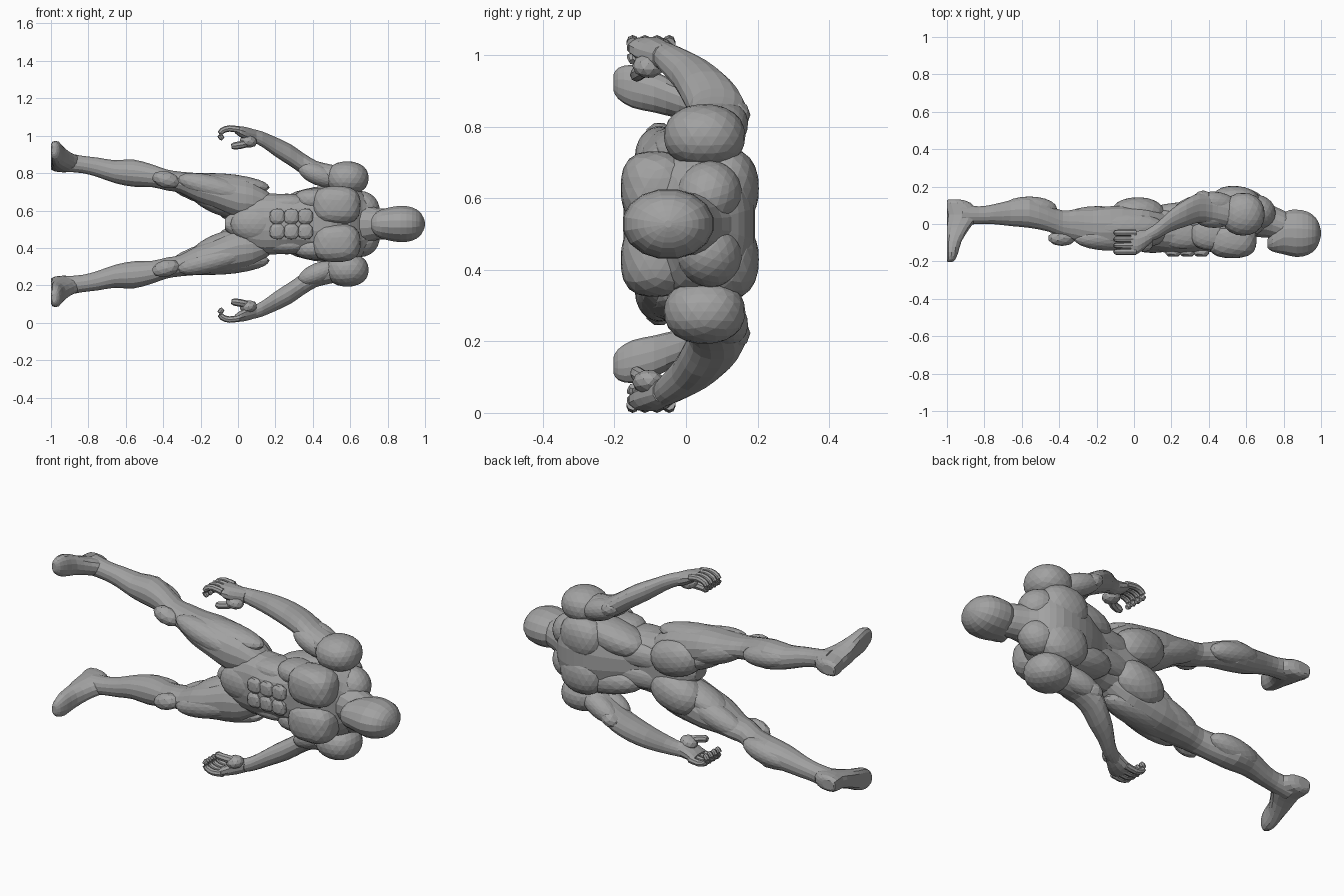
import bpy, bmesh, math
from mathutils import Vector, Matrix, Euler

MID = 0.528          # height of the body's plane of symmetry (figure lies on its side)
grey = bpy.data.materials.new("clay grey")
grey.diffuse_color = (0.36, 0.36, 0.36, 1)


def finish(name, bm, mirror):
    bmesh.ops.recalc_face_normals(bm, faces=bm.faces)
    me = bpy.data.meshes.new(name)
    bm.to_mesh(me)
    bm.free()
    me.materials.append(grey)
    ob = bpy.data.objects.new(name, me)
    ob.location.z = MID
    bpy.context.collection.objects.link(ob)
    if mirror:
        m = ob.modifiers.new("other side", 'MIRROR')
        m.use_axis = (False, False, True)
        m.use_mirror_merge = False
    return ob


def smooth_path(st, sub):
    """Catmull-Rom interpolation of stations of any length."""
    out = []
    for i in range(len(st) - 1):
        a, b, c, d = st[max(i - 1, 0)], st[i], st[i + 1], st[min(i + 2, len(st) - 1)]
        for k in range(sub):
            t = k / sub
            out.append([0.5 * (2 * q + (r - p) * t + (2 * p - 5 * q + 4 * r - s) * t * t
                               + (3 * q - p - 3 * r + s) * t ** 3)
                        for p, q, r, s in zip(a, b, c, d)])
    out.append(list(st[-1]))
    return out


def skin(bm, rings):
    vs = [[bm.verts.new(p) for p in r] for r in rings]
    n = len(vs[0])
    for a, b in zip(vs, vs[1:]):
        for j in range(n):
            bm.faces.new((a[j], a[(j + 1) % n], b[(j + 1) % n], b[j]))
    bm.faces.new(vs[0])
    bm.faces.new(vs[-1])


def loft(name, stations, axis='x', n=16, sub=2, p=2.2, mirror=True, floor=None):
    """Stations are centre x, y, z and two radii, in the plane across the axis."""
    bm = bmesh.new()
    rings = []
    for x, y, z, ra, rb in smooth_path(stations, sub):
        ring = []
        for j in range(n):
            t = 2 * math.pi * (j + 0.5) / n
            c, s = math.cos(t), math.sin(t)
            u = ra * math.copysign(abs(c) ** (2 / p), c)
            v = rb * math.copysign(abs(s) ** (2 / p), s)
            q = Vector((x, y + u, z + v)) if axis == 'x' else Vector((x + u, y, z + v))
            if floor is not None:
                q.x = max(q.x, floor)
            ring.append(q)
        rings.append(ring)
    skin(bm, rings)
    return finish(name, bm, mirror)


def finger(name, pts, r):
    path = [Vector(q) for q in smooth_path(pts, 2)]
    bm = bmesh.new()
    rings = []
    for i, q in enumerate(path):
        d = path[min(i + 1, len(path) - 1)] - path[max(i - 1, 0)]
        rot = d.to_track_quat('Z', 'Y')
        rr = r * (0.55 if i == len(path) - 1 else 1 - 0.2 * i / len(path))
        rings.append([q + rot @ Vector((rr * math.cos(k * math.pi / 4), rr * math.sin(k * math.pi / 4), 0))
                      for k in range(8)])
    skin(bm, rings)
    finish(name, bm, True)


def muscle(name, c, r, rot=(0, 0, 0), mirror=True, p=2.0):
    """Faceted pad: a sphere pushed towards a rounded box when p > 2."""
    bm = bmesh.new()
    bmesh.ops.create_icosphere(bm, subdivisions=3 if max(r) > 0.08 else 2, radius=1)
    for v in bm.verts:
        v.co /= sum(abs(a) ** p for a in v.co) ** (1 / p)
    m = (Matrix.Translation(c) @ Euler([math.radians(a) for a in rot]).to_matrix().to_4x4()
         @ Matrix.Diagonal((*r, 1)))
    bm.transform(m)
    return finish(name, bm, mirror)


# Head and neck
loft("head", [(.715, -.105, 0, .025, .03), (.74, -.092, 0, .056, .066), (.80, -.05, 0, .114, .088),
              (.87, -.05, 0, .129, .099), (.93, -.05, 0, .117, .091), (.97, -.05, 0, .087, .068),
              (.99, -.05, 0, .05, .038), (1.0, -.05, 0, .01, .01)], mirror=False, p=2)
loft("neck", [(.60, .05, 0, .12, .13), (.68, .035, 0, .108, .11), (.74, .012, 0, .09, .088),
              (.80, -.01, 0, .084, .082), (.86, -.03, 0, .07, .07)], mirror=False, p=2)

# Torso core
loft("torso", [(-.07, -.03, 0, .05, .03), (-.02, -.01, 0, .09, .08), (.06, -.02, 0, .12, .145),
               (.14, -.025, 0, .125, .166), (.22, -.03, 0, .13, .162), (.30, -.018, 0, .143, .156),
               (.40, .008, 0, .158, .175), (.50, .02, 0, .17, .195), (.60, .04, 0, .152, .2),
               (.665, .055, 0, .11, .17), (.70, .045, 0, .085, .12), (.73, .03, 0, .06, .08)],
     mirror=False, n=20, p=2.4)

# Torso muscles
muscle("chest_muscle", (.525, -.085, .1), (.13, .097, .103), p=2.8)
for i, x in enumerate((.36, .285, .21)):
    muscle(f"abdominal_{i + 1}", (x, -.152, .04), (.041, .023, .042), p=3)
muscle("lower_belly", (.10, -.09, 0), (.14, .065, .1), mirror=False)
muscle("flank", (.26, -.04, .105), (.13, .095, .057), p=2.4)
muscle("rib_muscle", (.41, -.05, .13), (.11, .09, .06), p=2.4)
muscle("shoulder_blade", (.545, .115, .1), (.13, .088, .112), (0, 0, -5), p=2.3)
muscle("back_muscle", (.42, .055, .12), (.21, .105, .078), (0, -10, 0), p=2.3)
muscle("spine_muscle", (.25, .055, .055), (.24, .062, .068), (0, 0, 6), p=2.3)
muscle("trapezius", (.66, .065, .085), (.1, .09, .09), (0, 25, -22))

# Shoulder and arm
muscle("shoulder", (.583, .052, .245), (.116, .114, .09), p=2.2)
loft("arm", [(.56, .05, .23, .085, .075), (.48, .07, .255, .083, .068), (.42, .082, .278, .083, .06),
             (.35, .088, .32, .08, .06), (.28, .06, .368, .074, .06), (.20, .02, .413, .06, .053),
             (.13, -.032, .453, .046, .042), (.08, -.06, .472, .038, .036), (.04, -.085, .482, .042, .034)])
muscle("biceps", (.43, .035, .262), (.115, .056, .055), (0, 22, 0))
muscle("triceps", (.45, .11, .268), (.125, .06, .058), (0, 20, -12))
muscle("elbow", (.37, .13, .305), (.06, .05, .042), (0, 30, 0))

# Hand with curled fingers and thumb
loft("palm", [(.10, -.058, .467, .036, .034), (.06, -.08, .475, .05, .04), (.02, -.098, .49, .063, .033),
              (-.015, -.1, .504, .063, .02)], n=12)
muscle("thumb_base", (.055, -.105, .442), (.048, .045, .034), (0, 12, 0))
for i in range(4):
    y = -.047 - .034 * i
    finger(f"finger_{i + 1}", [(.01, y, .503), (-.045, y, .511), (-.085, y, .498),
                               (-.096, y, .473), (-.08, y, .453)], .018)
finger("thumb", [(.07, -.09, .452), (.04, -.12, .43), (.0, -.135, .42), (-.035, -.138, .415)], .023)

# Leg core
loft("leg", [(.17, -.02, .11, .075, .055), (.08, -.02, .13, .105, .1), (0, -.02, .14, .115, .113),
             (-.125, -.02, .175, .117, .097), (-.22, -.018, .195, .105, .079), (-.31, -.006, .223, .087, .058),
             (-.38, .0, .235, .073, .057), (-.46, .03, .258, .071, .062), (-.56, .06, .272, .082, .074),
             (-.66, .058, .28, .07, .062), (-.75, .052, .303, .054, .053), (-.83, .047, .318, .048, .047),
             (-.92, .05, .33, .056, .052)])

# Leg muscles
muscle("buttock", (.02, .045, .098), (.15, .098, .102), (0, 15, 0), p=2.2)
muscle("front_thigh", (-.12, -.075, .19), (.21, .068, .065), (0, 15, 0))
muscle("outer_thigh", (-.08, -.02, .212), (.25, .085, .058), (0, 4, 0))
muscle("inner_thigh", (-.10, .0, .11), (.17, .09, .06), (0, 22, 0))
muscle("back_thigh", (-.19, .03, .175), (.2, .066, .066), (0, 18, 0))
muscle("kneecap", (-.385, -.075, .237), (.077, .043, .045), (0, 15, 0))
muscle("calf", (-.56, .083, .268), (.15, .064, .06), (0, 10, 0))

# Foot with a flat sole
loft("foot", [(-.96, .13, .318, .035, .026), (-.945, .112, .32, .075, .043), (-.92, .05, .326, .09, .048),
              (-.945, -.02, .345, .07, .05), (-.968, -.09, .37, .048, .058), (-.975, -.15, .385, .037, .06),
              (-.98, -.19, .393, .025, .043), (-.985, -.203, .395, .012, .022)],
     axis='y', n=14, floor=-1.0)
